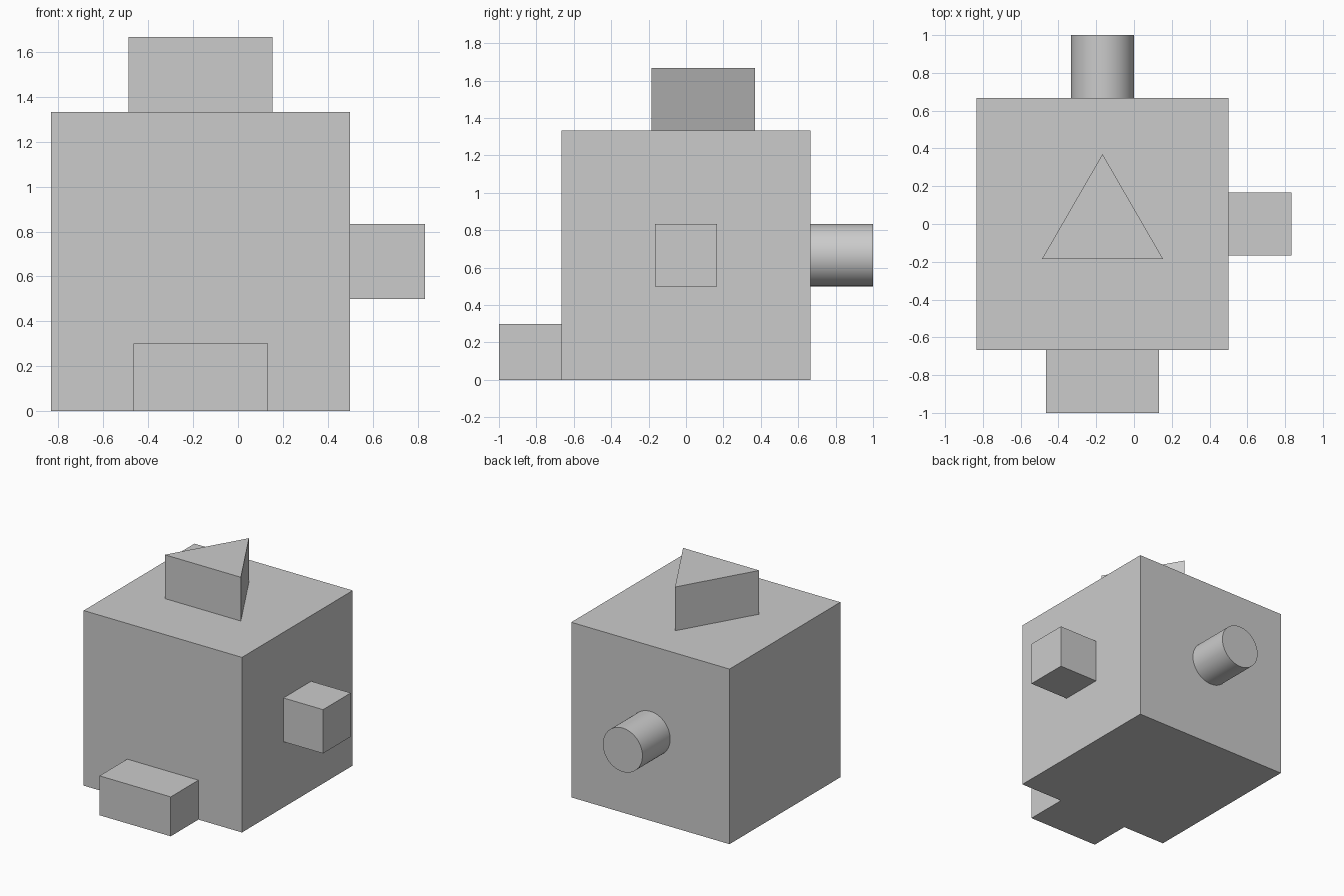
import bpy, bmesh, math
from mathutils import Vector

if "Cube" in bpy.data.objects:
    bpy.data.objects.remove(bpy.data.objects["Cube"])

grey = bpy.data.materials.new("plain grey")
grey.diffuse_color = (0.6, 0.6, 0.6, 1)
grey.use_nodes = True
grey.node_tree.nodes["Principled BSDF"].inputs["Base Color"].default_value = grey.diffuse_color


def prism(name, outline, depth):
    """Extrude a flat outline along the depth vector into a closed solid."""
    bm = bmesh.new()
    base = bm.faces.new([bm.verts.new(p) for p in outline])
    cap = bmesh.ops.extrude_face_region(bm, geom=[base], use_keep_orig=True)
    moved = [v for v in cap["geom"] if isinstance(v, bmesh.types.BMVert)]
    bmesh.ops.translate(bm, verts=moved, vec=Vector(depth))
    bmesh.ops.recalc_face_normals(bm, faces=bm.faces[:])
    mesh = bpy.data.meshes.new(name)
    bm.to_mesh(mesh)
    bm.free()
    mesh.materials.append(grey)
    obj = bpy.data.objects.new(name, mesh)
    bpy.context.collection.objects.link(obj)
    return obj


def box(name, low, high):
    (x0, y0, z0), (x1, y1, z1) = low, high
    return prism(name, [(x0, y0, z0), (x1, y0, z0), (x1, y1, z0), (x0, y1, z0)],
                 (0, 0, z1 - z0))


W = 2 / 3   # half width of the main cube
P = 1 / 3   # how far each peg stands out
CX = -1 / 6  # centre of the main cube in x

# Main cube
box("main_cube", (CX - W, -W, 0), (CX + W, W, 2 * W))

# Rectangular block at the foot of the front
box("front_block", (CX - 0.3, -W - P, 0), (CX + 0.3, -W, 0.3))

# Square peg on the right
box("square_peg", (CX + W, -P / 2, W - P / 2), (CX + W + P, P / 2, W + P / 2))

# Triangular peg on top
R = 0.37
triangle = [(CX + R * math.cos(a), R * math.sin(a), 2 * W)
            for a in (math.radians(90 + 120 * i) for i in range(3))]
prism("triangular_peg", triangle, (0, 0, P))

# Round peg on the back
N = 64
circle = [(CX + P / 2 * math.cos(2 * math.pi * i / N), W,
           W + P / 2 * math.sin(2 * math.pi * i / N)) for i in range(N)]
peg = prism("round_peg", circle, (0, P, 0))
bpy.ops.object.select_all(action='DESELECT')
peg.select_set(True)
bpy.context.view_layer.objects.active = peg
bpy.ops.object.shade_smooth_by_angle(angle=math.radians(30))
